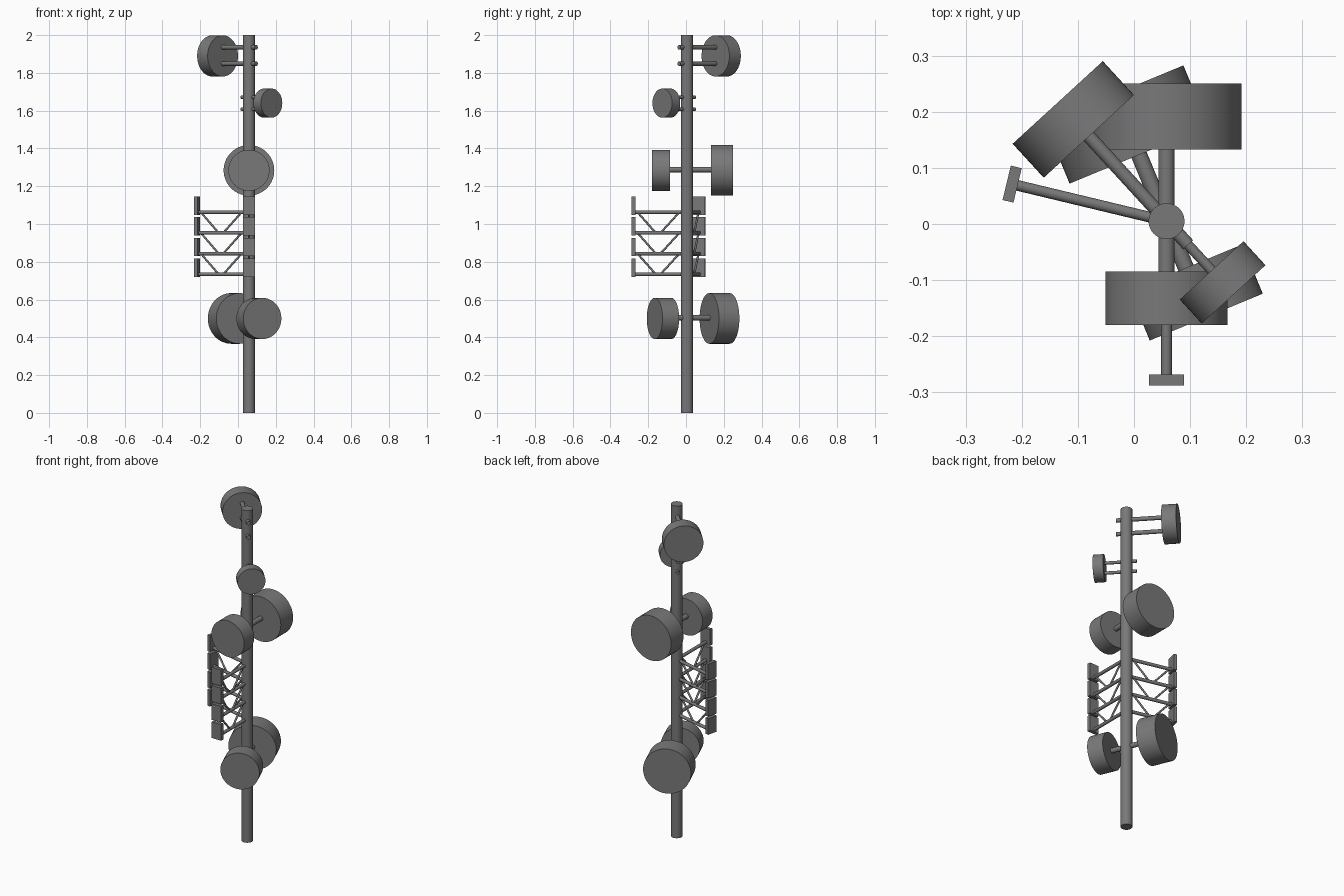
import bpy, math
from mathutils import Vector

if "Cube" in bpy.data.objects:
    bpy.data.objects.remove(bpy.data.objects["Cube"])

grey = bpy.data.materials.new("antenna grey")
grey.diffuse_color = (0.19, 0.19, 0.195, 1)
grey.use_nodes = True
grey.node_tree.nodes["Principled BSDF"].inputs["Base Color"].default_value = grey.diffuse_color

AXIS = Vector((0.058, 0.005, 0))  # mast centre line


def at(angle, dist, z):
    """Point at a distance from the mast, in a compass direction."""
    a = math.radians(angle)
    return AXIS + Vector((math.cos(a) * dist, math.sin(a) * dist, z))


def rod(name, p, q, r, sides=24):
    d = q - p
    bpy.ops.mesh.primitive_cylinder_add(vertices=sides, radius=r, depth=d.length, location=(p + q) / 2)
    o = bpy.context.object
    o.rotation_euler = d.to_track_quat('Z', 'Y').to_euler()
    o.name = name
    o.data.materials.append(grey)
    bpy.ops.object.shade_smooth_by_angle(angle=math.radians(35))
    return o


def drum(name, angle, near, far, z, r):
    rod(name, at(angle, near, z), at(angle, far, z), r, 64)


# Mast
rod("mast", at(0, 0, 0), at(0, 0, 2), 0.032, 48)

# Single drums on twin arms that pass through the mast
for name, ang, near, far, z, r, bars, br in (
        ("top_drum", 132.5, 0.205, 0.287, 1.89, 0.109, (1.935, 1.849), 0.012),
        ("small_drum", -47.5, 0.119, 0.177, 1.64, 0.077, (1.671, 1.608), 0.009)):
    drum(name, ang, near, far, z, r)
    for bz in bars:
        rod(name + "_arm", at(ang, -0.057, bz), at(ang, near + 0.01, bz), br)

# Opposed pairs of drums on one through bar
for name, ang, z, bz in (("middle", 90, 1.284, 1.288), ("lower", 112.5, 0.5, 0.504)):
    drum(name + "_back_drum", ang, 0.128, 0.245, z, 0.134)
    drum(name + "_front_drum", ang + 180, 0.09, 0.185, z, 0.109)
    rod(name + "_drum_bar", at(ang, -0.1, bz), at(ang, 0.14, bz), 0.0145)

# Two panel arrays carried on braced brackets
for side, ang in (("left", 166.5), ("front", -90)):
    for i in range(4):
        low = 0.72 + i * 0.1095
        bpy.ops.mesh.primitive_cube_add(size=1, location=at(ang, 0.283, low + 0.0485))
        p = bpy.context.object
        p.scale = (0.02, 0.063, 0.097)
        p.rotation_euler.z = math.radians(ang)
        p.name = side + "_panel"
        p.data.materials.append(grey)
        bar = low + 0.014
        rod(side + "_bracket", at(ang, 0.0, bar), at(ang, 0.276, bar), 0.0095, 16)
        # V bracing up to the next bracket
        if i < 3:
            for foot, head in ((0.165, 0.262), (0.14, 0.04)):
                rod(side + "_brace", at(ang, foot, bar), at(ang, head, bar + 0.1095), 0.0055, 12)
